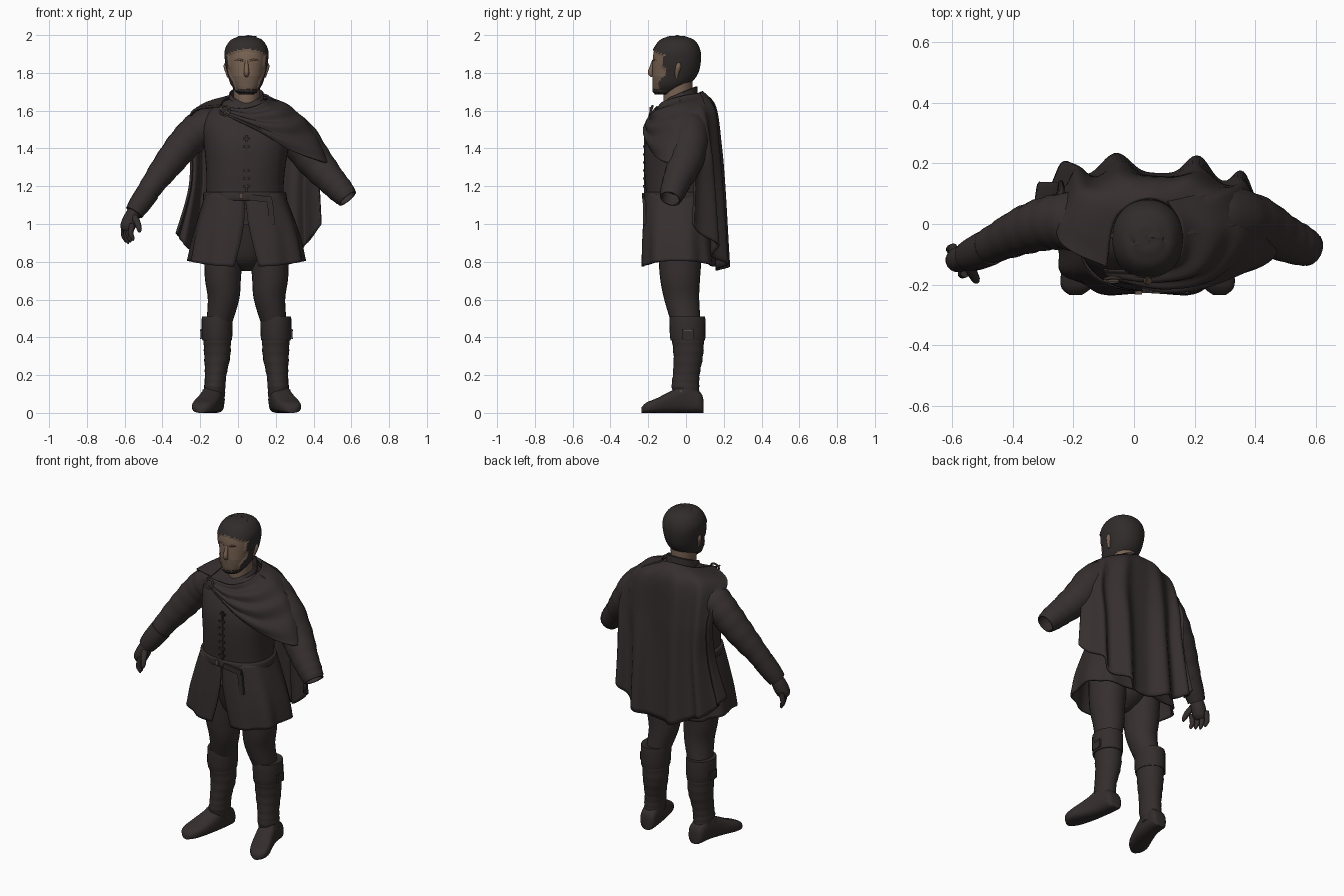
import bpy, bmesh, math
from mathutils import Vector

cube = bpy.data.objects.get("Cube")
if cube:
    bpy.data.objects.remove(cube)

MID = 0.045  # centre line of the body


def material(name, rgb):
    m = bpy.data.materials.new(name)
    m.use_nodes = True
    m.diffuse_color = (*rgb, 1)
    bsdf = m.node_tree.nodes["Principled BSDF"]
    bsdf.inputs["Base Color"].default_value = (*rgb, 1)
    bsdf.inputs["Roughness"].default_value = 0.9
    return m


CLOTH = material("dark cloth", (0.037, 0.028, 0.0285))
LEATHER = material("dark leather", (0.034, 0.026, 0.026))
HAIR = material("dark hair", (0.030, 0.025, 0.024))
SKIN = material("skin", (0.19, 0.125, 0.085))
STUBBLE = material("stubbled skin", (0.145, 0.098, 0.068))
METAL = material("dull metal", (0.10, 0.075, 0.06))


def spline(pts, n):
    """Catmull-Rom samples through points of any dimension."""
    out, last = [], len(pts) - 1
    for k in range(n):
        f = k / (n - 1) * last
        i = min(int(f), last - 1)
        t = f - i
        a, b, c, d = (pts[min(max(j, 0), last)] for j in range(i - 1, i + 3))
        out.append([0.5 * (2 * q + (r - p) * t + (2 * p - 5 * q + 4 * r - s) * t * t
                           + (3 * q - p - 3 * r + s) * t ** 3)
                    for p, q, r, s in zip(a, b, c, d)])
    return out


def skin(name, rings, mat, closed=True, caps=True, thick=0):
    """Join rows of points into one smooth surface."""
    bm = bmesh.new()
    rows = [[bm.verts.new(p) for p in ring] for ring in rings]
    n = len(rows[0])
    for a, b in zip(rows, rows[1:]):
        for i in range(n if closed else n - 1):
            j = (i + 1) % n
            bm.faces.new((a[i], a[j], b[j], b[i]))
    if closed and caps:
        bm.faces.new(rows[0])
        bm.faces.new(rows[-1])
    bmesh.ops.recalc_face_normals(bm, faces=bm.faces)
    me = bpy.data.meshes.new(name)
    bm.to_mesh(me)
    bm.free()
    ob = bpy.data.objects.new(name, me)
    bpy.context.collection.objects.link(ob)
    me.materials.append(mat)
    if thick:
        mod = ob.modifiers.new("thickness", "SOLIDIFY")
        mod.thickness, mod.offset = thick, 0
    bpy.ops.object.select_all(action="DESELECT")
    ob.select_set(True)
    bpy.context.view_layer.objects.active = ob
    bpy.ops.object.shade_smooth_by_angle(angle=math.radians(50))
    return ob


def power(v, e):
    return math.copysign(abs(v) ** e, v)


def loft(name, sections, mat, n=32, steps=24, e=1.0, fold=0, **kw):
    """Sections are z, centre x, front y, back y, half width."""
    rings = []
    for k, (z, cx, y0, y1, rx) in enumerate(spline(sections, steps)):
        w = 1 + fold * math.sin(k * 2.1)
        rings.append([(cx + rx * w * power(math.cos(a), e),
                       (y0 + y1) / 2 + (y1 - y0) / 2 * w * power(math.sin(a), e), z)
                      for a in (math.tau * i / n for i in range(n))])
    return skin(name, rings, mat, **kw)


def tube(name, path, mat, n=16, steps=20, fold=0, **kw):
    """Path points are x, y, z, radius."""
    pts = spline(path, steps)
    rings = []
    for k, (x, y, z, r) in enumerate(pts):
        t = Vector(pts[min(k + 1, steps - 1)][:3]) - Vector(pts[max(k - 1, 0)][:3])
        u = t.cross(Vector((0.3, 1, 0.2))).normalized()
        v = t.cross(u).normalized()
        r *= 1 + fold * math.sin(k * 1.9)
        rings.append([Vector((x, y, z)) + r * (u * math.cos(a) + v * math.sin(a))
                      for a in (math.tau * i / n for i in range(n))])
    return skin(name, rings, mat, **kw)


def block(name, centre, size, mat, tilt=0):
    bpy.ops.mesh.primitive_cube_add(size=1, location=centre, rotation=(0, tilt, 0))
    ob = bpy.context.object
    ob.name, ob.scale = name, size
    ob.data.materials.append(mat)


# Head, with hair, beard and stubble marked by height and depth
head = loft("head", [(1.692, MID, -.16, -.08, .035), (1.71, MID, -.175, -.04, .058),
                     (1.75, MID, -.178, .02, .082), (1.80, MID, -.178, .058, .095),
                     (1.87, MID, -.176, .073, .108), (1.92, MID, -.168, .07, .109),
                     (1.965, MID, -.14, .045, .085), (1.985, MID, -.105, .01, .055),
                     (1.993, MID, -.06, -.03, .01)], SKIN, n=72, steps=72, e=.92)
head.data.materials.append(HAIR)
head.data.materials.append(STUBBLE)
hair_verts = set()
for f in head.data.polygons:
    x, y, z = f.center
    edge = -.112 - max(0, 1.78 - z) * .5 + .01 * math.sin(z * 60)
    if z > 1.922 - 2.5 * (x - MID) ** 2 or z < 1.708 or y > edge:
        f.material_index = 1
        hair_verts.update(f.vertices)
    elif z < 1.785:
        f.material_index = 2
for i in hair_verts:
    head.data.vertices[i].co += head.data.vertices[i].normal * .008

tube("nose", [(MID, -.172, 1.865, .008), (MID, -.182, 1.83, .011),
              (MID, -.188, 1.80, .015), (MID, -.176, 1.785, .01)], SKIN, steps=8)
for s, side in ((-1, "right"), (1, "left")):
    tube(side + "_brow", [(MID + s * .018, -.174, 1.865, .005), (MID + s * .042, -.167, 1.87, .005),
                          (MID + s * .068, -.149, 1.863, .003)], STUBBLE, n=8, steps=8)
    tube(side + "_ear", [(MID + s * .096, -.05, 1.775, .006), (MID + s * .1, -.048, 1.80, .011),
                         (MID + s * .107, -.04, 1.835, .015), (MID + s * .108, -.038, 1.855, .006)],
         SKIN, n=10, steps=9)
loft("neck", [(1.60, MID, -.115, .04, .068), (1.68, MID, -.12, .035, .068),
              (1.77, MID, -.11, .035, .075)], SKIN, steps=6)

# Standing collar, notched at the throat and rising at the back
rings = []
for h, r in ((-.07, .098), (-.02, .094), (.012, .092), (.017, .086), (-.04, .084)):
    ring = []
    for i in range(48):
        a = math.tau * i / 48
        y = -.035 + r * 1.03 * math.sin(a)
        notch = .07 * max(0, -math.sin(a)) ** 8
        ring.append((MID + r * math.cos(a), y, 1.69 + h + .42 * y - notch))
    rings.append(ring)
skin("collar", rings, CLOTH, caps=False)

# Tunic body, belt and front fastenings
loft("tunic", [(1.08, .038, -.215, .12, .215), (1.16, .036, -.212, .12, .205),
               (1.28, .04, -.22, .13, .208), (1.42, MID, -.218, .14, .225),
               (1.53, MID, -.182, .14, .235), (1.60, MID, -.142, .125, .195),
               (1.645, MID, -.115, .09, .13), (1.67, MID, -.09, .06, .07)],
     CLOTH, e=.88, n=48, steps=30)
loft("belt", [(1.125, .037, -.219, .126, .216), (1.13, .037, -.224, .13, .222),
              (1.165, .036, -.223, .13, .219), (1.17, .036, -.217, .126, .211)],
     LEATHER, e=.87, n=48, steps=8)
block("belt_buckle", (.015, -.227, 1.15), (.022, .012, .03), METAL)
block("belt_tail", (.12, -.224, 1.135), (.12, .012, .032), LEATHER, .12)
block("belt_end", (.175, -.22, 1.06), (.03, .014, .13), LEATHER, -.1)
block("front_placket", (MID, -.217, 1.32), (.012, .012, .3), LEATHER)
for i in range(7):
    block("fastening", (MID, -.221 + max(0, i - 5) * .008, 1.2 + i * .042),
          (.036, .014, .011), LEATHER)

# Flared tunic skirt with a split front
rings = []
for k, (z, cx, y0, y1, rx, gap) in enumerate(spline(
        [(1.16, .036, -.21, .118, .203, .005), (1.02, .042, -.222, .13, .248, .01),
         (.90, MID, -.228, .14, .28, .05), (.775, MID, -.23, .15, .302, .12)], 16)):
    ring = []
    for i in range(97):
        a = -math.pi / 2 + gap + (math.tau - 2 * gap) * i / 96
        w = 1 + .035 * (k / 15) * math.sin(9 * a)
        ring.append((cx + rx * w * power(math.cos(a), .72),
                     (y0 + y1) / 2 + (y1 - y0) / 2 * w * power(math.sin(a), .72),
                     z + .03 * (k / 15) * math.cos(a) ** 2))
    rings.append(ring)
skin("tunic_skirt", rings, CLOTH, closed=False, thick=.012)
tube("trouser_seat", [(MID, -.03, .75, .03), (MID, -.03, .82, .11), (MID, -.03, 1.0, .17)], CLOTH)

# Legs, boots and feet
for s, side in ((-1, "right"), (1, "left")):
    loft(side + "_leg", [(.45, MID + s * .15, -.07, .08, .065), (.6, MID + s * .122, -.115, .07, .083),
                         (.72, MID + s * .125, -.138, .075, .096), (.9, MID + s * .12, -.15, .09, .105)],
         CLOTH, n=24)
    loft(side + "_boot", [(.06, MID + s * .17, -.05, .08, .054), (.13, MID + s * .168, -.075, .07, .056),
                          (.2, MID + s * .163, -.07, .072, .057), (.3, MID + s * .155, -.066, .09, .069),
                          (.39, MID + s * .155, -.075, .095, .073)], LEATHER, n=24, fold=.025)
    loft(side + "_boot_cuff", [(.385, MID + s * .155, -.074, .094, .072), (.395, MID + s * .156, -.084, .102, .08),
                               (.5, MID + s * .155, -.088, .102, .082), (.51, MID + s * .155, -.08, .095, .075)],
         LEATHER, n=24, steps=10)
    rings = []
    for y, off, w, h in spline([(.092, .165, .03, .07), (.075, .166, .048, .11), (.0, .175, .054, .15),
                                (-.08, .195, .06, .115), (-.16, .222, .063, .075),
                                (-.21, .235, .05, .055), (-.235, .238, .02, .03)], 20):
        rings.append([(MID + s * off + w * power(math.cos(a), .75), y,
                       h / 2 * (1 + power(math.sin(a), .65)))
                      for a in (math.tau * i / 24 for i in range(24))])
    skin(side + "_foot", rings, LEATHER)
    block(side + "_ankle_buckle", (MID + s * .228, -.03, .11), (.01, .02, .025), METAL)
    block(side + "_cuff_strap", (MID + s * .235, .01, .42), (.016, .06, .05), LEATHER)
    for z in (.437, .395):
        block(side + "_cuff_buckle", (MID + s * .242, .012, z), (.008, .045, .005), METAL)

# Sleeves: the right one has a gloved hand, the left one ends open
tube("right_sleeve", [(-.1, .01, 1.53, .09), (-.19, .01, 1.505, .098), (-.27, .005, 1.44, .09),
                      (-.36, -.02, 1.33, .08), (-.45, -.06, 1.21, .064), (-.53, -.1, 1.09, .05)],
     CLOTH, steps=30, fold=.025)
tube("right_cuff", [(-.475, -.075, 1.17, .062), (-.52, -.095, 1.105, .058), (-.55, -.108, 1.06, .05)],
     LEATHER, steps=8)
tube("left_sleeve", [(.18, .02, 1.54, .09), (.3, .02, 1.47, .1), (.4, .0, 1.34, .09),
                     (.49, -.045, 1.235, .073), (.55, -.07, 1.17, .063), (.58, -.083, 1.135, .052)],
     CLOTH, steps=28, fold=.02, caps=False, thick=.01)
tube("left_sleeve_lining", [(.5, -.05, 1.225, .06), (.53, -.06, 1.195, .056)], CLOTH, steps=3)
tube("right_palm", [(-.54, -.105, 1.08, .035), (-.565, -.112, 1.03, .042),
                    (-.585, -.12, .985, .04), (-.592, -.122, .962, .026)], LEATHER, steps=12)
for i in range(4):
    x, y = -.607 + .013 * i, -.08 - .027 * i
    tube("right_finger", [(x + .01, y, 1.0, .016), (x, y - .004, .95, .015),
                          (x + .01, y - .006, .91 + .008 * abs(i - 1), .011),
                          (x + .013, y - .006, .895 + .008 * abs(i - 1), .004)], LEATHER, n=10, steps=9)
tube("right_thumb", [(-.55, -.13, 1.04, .02), (-.532, -.165, 1.005, .017),
                     (-.522, -.185, .97, .013), (-.522, -.19, .955, .004)], LEATHER, n=10, steps=9)


def drape(name, rows, nu, nv, ripple):
    """Cloth sheet through rows of points, with folds added by a function."""
    across = [spline(r, nu) for r in rows]
    down = [spline(col, nv) for col in zip(*across)]
    grid = [[Vector(c[k]) + ripple(i / (nu - 1), k / (nv - 1)) for i, c in enumerate(down)]
            for k in range(nv)]
    return skin(name, grid, CLOTH, closed=False, thick=.012)


def cape_fold(u, v):
    ridge = sum(math.exp(-((u - c) / .05) ** 2) for c in (.06, .25, .41, .66, .84))
    return Vector((0, v * (.07 * ridge - .022), 0))


# Long cape hanging down the back in deep folds
drape("back_cape",
      [[(-.09, -.14, 1.625), (-.06, .02, 1.67), (MID, .085, 1.70), (.14, .04, 1.67), (.15, -.04, 1.67)],
       [(-.24, -.06, 1.595), (-.17, .09, 1.62), (MID, .15, 1.62), (.25, .11, 1.6), (.33, .0, 1.57)],
       [(-.25, .095, 1.44), (-.185, .14, 1.41), (MID, .165, 1.4), (.3, .13, 1.4), (.42, .06, 1.38)],
       [(-.255, .085, 1.2), (-.19, .15, 1.19), (MID, .17, 1.18), (.29, .14, 1.18), (.43, .06, 1.2)],
       [(-.325, .07, .95), (-.23, .155, .85), (MID, .185, .755), (.29, .155, .83), (.44, .06, 1.0)]],
      97, 36, cape_fold)

# Shoulder drape crossing the chest from the clasp to the left arm
drape("shoulder_drape",
      [[(-.1, -.15, 1.62), (.04, -.145, 1.605), (.14, -.11, 1.64), (.155, .0, 1.675), (.11, .075, 1.69)],
       [(-.095, -.165, 1.605), (.07, -.182, 1.57), (.22, -.15, 1.58), (.29, -.03, 1.605), (.25, .1, 1.61)],
       [(-.085, -.172, 1.595), (.1, -.208, 1.525), (.27, -.175, 1.485), (.385, -.06, 1.495), (.37, .08, 1.48)],
       [(-.07, -.178, 1.58), (.12, -.22, 1.49), (.29, -.185, 1.39), (.46, -.11, 1.33), (.47, .06, 1.33)]],
      56, 32, lambda u, v: Vector((0, -.7, .5)) * .01 * math.sin(v * 22 + u * 3) * math.sin(math.pi * u))

# Clasp on the right side of the chest
bpy.ops.mesh.primitive_torus_add(location=(-.07, -.185, 1.6), rotation=(math.pi / 2 - .3, 0, 0),
                                 major_radius=.026, minor_radius=.006,
                                 major_segments=20, minor_segments=8)
bpy.context.object.name = "cape_clasp"
bpy.context.object.data.materials.append(METAL)
block("clasp_pin", (-.07, -.188, 1.6), (.07, .008, .008), METAL, .5)
